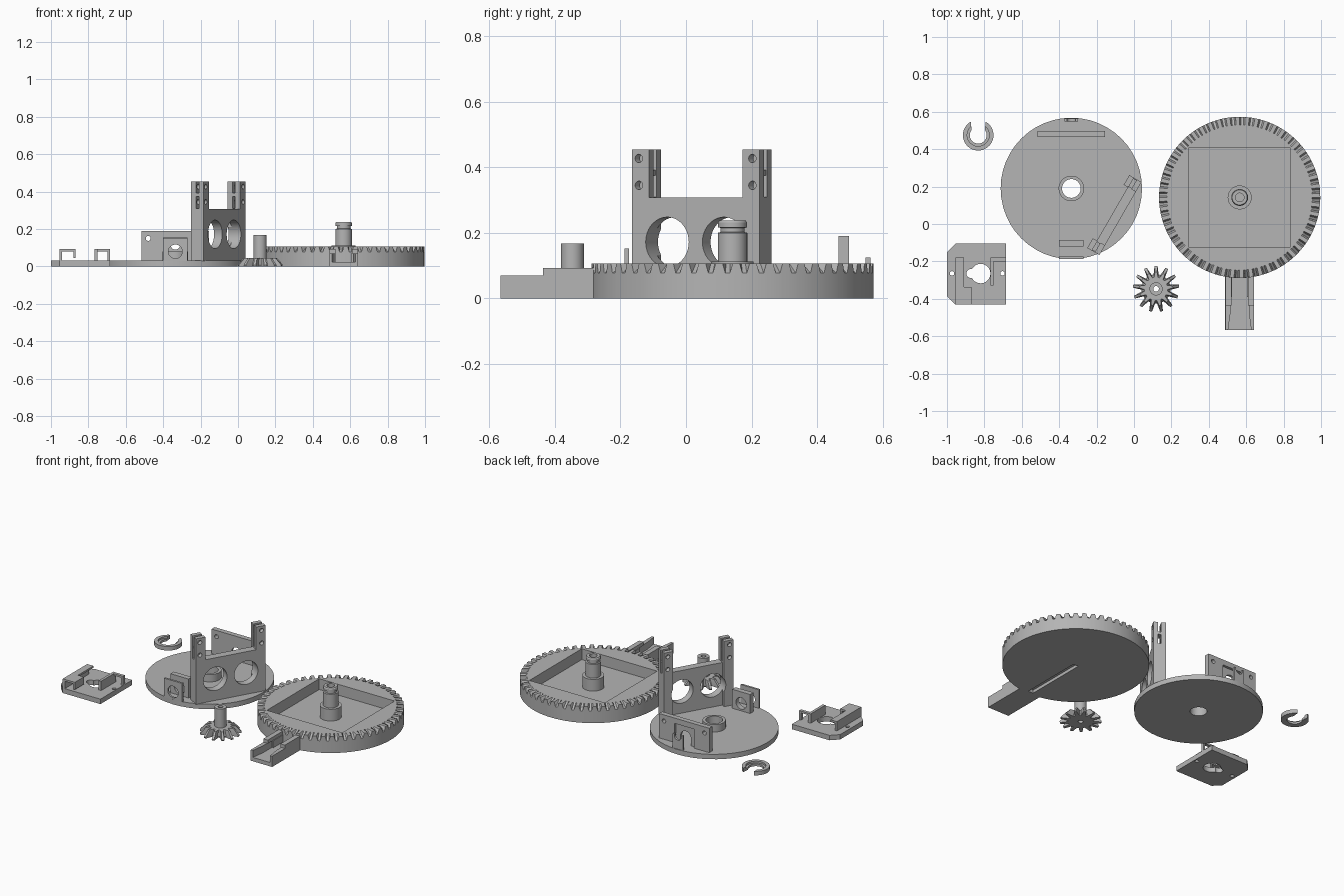
import bpy, bmesh, math
from mathutils import Matrix, Vector

if "Cube" in bpy.data.objects:
    bpy.data.objects.remove(bpy.data.objects["Cube"])

grey = bpy.data.materials.new("plain_grey")
grey.diffuse_color = (0.46, 0.46, 0.46, 1)
grey.use_nodes = True
grey.node_tree.nodes["Principled BSDF"].inputs["Base Color"].default_value = grey.diffuse_color


def make(name, bm):
    bmesh.ops.recalc_face_normals(bm, faces=bm.faces)
    me = bpy.data.meshes.new(name)
    bm.to_mesh(me)
    bm.free()
    me.materials.append(grey)
    ob = bpy.data.objects.new(name, me)
    bpy.context.collection.objects.link(ob)
    return ob


def loft(name, rings, closed=False):
    """Skin a list of equal-length point rings; cap the ends or close the loop."""
    bm = bmesh.new()
    rs = [[bm.verts.new(p) for p in r] for r in rings]
    n = len(rs[0])
    for a, b in zip(rs, rs[1:] + ([rs[0]] if closed else [])):
        for i in range(n):
            bm.faces.new((a[i], a[(i + 1) % n], b[(i + 1) % n], b[i]))
    if not closed:
        bm.faces.new(rs[0])
        bm.faces.new(rs[-1])
    return make(name, bm)


def prism(name, pts, z0, z1):
    return loft(name, [[(x, y, z) for x, y in pts] for z in (z0, z1)])


def box(name, x0, x1, y0, y1, z0, z1):
    return prism(name, [(x0, y0), (x1, y0), (x1, y1), (x0, y1)], z0, z1)


def circle(x, y, r, n=48):
    return [(x + r * math.cos(2 * math.pi * i / n), y + r * math.sin(2 * math.pi * i / n)) for i in range(n)]


def cyl(name, x, y, r, z0, z1):
    return prism(name, circle(x, y, r), z0, z1)


def cyl_y(x, z, r, y0, y1):
    """Cutter cylinder lying along y."""
    return loft("cutter", [[(px, y, pz) for px, pz in circle(x, z, r)] for y in (y0, y1)])


def lathe(name, x, y, profile):
    """Closed (r, z) profile turned about a vertical axis."""
    return loft(name, [[(px, py, z) for px, py in circle(x, y, r)] for r, z in profile], True)


def cut(ob, *cutters):
    for c in cutters:
        m = ob.modifiers.new("cut", 'BOOLEAN')
        m.operation, m.solver, m.object = 'DIFFERENCE', 'EXACT', c
        dg = bpy.context.evaluated_depsgraph_get()
        me = bpy.data.meshes.new_from_object(ob.evaluated_get(dg))
        ob.modifiers.clear()
        ob.data = me
        bpy.data.objects.remove(c)
    return ob


# ---- round base disk with raised centre ring
DX, DY = -0.335, 0.19
lathe("base_disk", DX, DY, [(0.05, 0), (0.378, 0), (0.378, 0.032), (0.068, 0.032), (0.068, 0.08), (0.05, 0.08)])

# rear upright with screw holes, shallow pocket and arched slot
cut(box("rear_upright", -0.515, -0.155, 0.465, 0.497, 0.03, 0.19),
    box("cutter", DX - 0.07, DX + 0.07, 0.481, 0.55, 0, 0.155),
    box("cutter", DX - 0.037, DX + 0.037, 0.4, 0.6, 0, 0.08),
    cyl_y(DX, 0.08, 0.0371, 0.4, 0.6),
    cyl_y(-0.48, 0.15, 0.013, 0.4, 0.6), cyl_y(-0.19, 0.15, 0.013, 0.4, 0.6))
cut(box("rear_tab", DX - 0.036, DX + 0.036, 0.548, 0.563, 0.03, 0.125), cyl_y(DX, 0.115, 0.025, 0.5, 0.6))

# front bearing tabs
cut(box("front_outer_tab", DX - 0.065, DX + 0.065, -0.187, -0.174, 0.03, 0.152), cyl_y(DX, 0.08, 0.037, -0.3, 0))
cut(box("front_inner_tab", DX - 0.065, DX + 0.065, -0.12, -0.086, 0.03, 0.155), cyl_y(DX, 0.08, 0.037, -0.3, 0))

# ---- tall sensor bracket, built straight and then turned into place
parts = [cut(box("bracket_wall", -0.166, 0.166, -0.0375, 0.0125, 0.03, 0.308),
             *[cyl_y(s * 0.1, 0.172, 0.076, -0.1, 0.1) for s in (-1, 1)])]
# wall holes run slightly into the post bases
for s, side in ((-1, "front"), (1, "back")):
    a, b = sorted((s * 0.165, s * 0.225))
    parts.append(cut(box(side + "_post_base", a, b, -0.0375, 0.0375, 0.03, 0.31),
                     cyl_y(s * 0.1, 0.172, 0.076, -0.1, 0.1)))
    for y0, y1, k in ((-0.0375, -0.009, "outer"), (0.009, 0.0375, "inner")):
        parts.append(cut(box(f"{side}_{k}_prong", a, b, y0, y1, 0.309, 0.455),
                         *[cyl_y(s * 0.2, z, 0.013, -0.1, 0.1) for z in (0.345, 0.427)]))
    parts.append(box(side + "_prong_bridge", a + 0.004, b - 0.004, -0.012, 0.012, 0.375, 0.392))
place = Matrix.Translation((-0.105, 0.048, 0)) @ Matrix.Rotation(math.radians(60), 4, 'Z')
for p in parts:
    p.data.transform(place)

# ---- large crown gear with square recess
GX, GY, GR, TEETH = 0.565, 0.142, 0.431, 52
angles, high = [], []
for t in range(TEETH):
    for f, h in ((0, 1), (0.42, 1), (0.58, 0), (0.84, 0)):
        angles.append((t + f) * 2 * math.pi / TEETH)
        high.append(h)


def gear_ring(r, z_tooth, z_gap):
    return [(GX + r * math.cos(a), GY + r * math.sin(a), z_tooth if h else z_gap) for a, h in zip(angles, high)]


cut(loft("crown_gear", [gear_ring(GR, 0, 0), gear_ring(GR, 0.07, 0.07),
                        gear_ring(GR, 0.106, 0.077), gear_ring(0.388, 0.106, 0.106)]),
    box("cutter", GX - 0.27, GX + 0.27, GY - 0.268, GY + 0.268, 0.036, 0.3),
    box("cutter", GX - 0.018, GX + 0.018, -0.275, GY, -0.1, 0.02))

# grooved spindle standing in the recess
lathe("gear_spindle", GX, GY, [(0.023, 0.034), (0.064, 0.034), (0.064, 0.112), (0.045, 0.112), (0.045, 0.2),
                               (0.037, 0.202), (0.037, 0.215), (0.044, 0.217), (0.044, 0.232),
                               (0.04, 0.238), (0.023, 0.238)])

# channel arm reaching forward from the gear
box("arm_floor", 0.487, 0.642, -0.567, -0.27, 0, 0.025)
for s, side in ((-1, "left"), (1, "right")):
    def wx(v):
        return GX + s * v
    prism(side + "_arm_wall", [(wx(0.077), -0.567), (wx(0.077), -0.27), (wx(0.04), -0.27), (wx(0.04), -0.39),
                               (wx(0.05), -0.39), (wx(0.05), -0.48), (wx(0.062), -0.567)], 0.024, 0.07)
    a, b = sorted((wx(0.077), wx(0.045)))
    box(side + "_arm_cheek", a, b, -0.437, -0.28, 0.069, 0.092)

# ---- small bevel pinion with shaft
PX, PY, N = 0.118, -0.347, 13


def pinion_ring(tip, root, z):
    out = []
    for t in range(N):
        for f, r in ((-0.13, tip), (0.13, tip), (0.36, root), (0.64, root)):
            a = math.pi / 2 + (t + f) * 2 * math.pi / N
            out.append((PX + r * math.cos(a), PY + r * math.sin(a), z))
    return out


cut(loft("bevel_pinion", [pinion_ring(0.122, 0.075, 0), pinion_ring(0.124, 0.078, 0.008),
                          pinion_ring(0.09, 0.062, 0.045)]),
    cyl("cutter", PX, PY, 0.025, -0.1, 0.1))
lathe("pinion_shaft", PX, PY, [(0.015, 0), (0.035, 0), (0.035, 0.167), (0.015, 0.167)])

# ---- motor mount plate with keyhole and clip rails
cut(prism("mount_plate", [(-0.955, -0.43), (-0.685, -0.43), (-0.685, -0.105), (-0.955, -0.105),
                          (-1, -0.15), (-1, -0.385)], 0, 0.032),
    cyl("cutter", -0.82, -0.265, 0.052, -0.1, 0.1), cyl("cutter", -0.872, -0.265, 0.024, -0.1, 0.1),
    cyl("cutter", -0.973, -0.264, 0.012, -0.1, 0.1), cyl("cutter", -0.703, -0.264, 0.012, -0.1, 0.1))
box("long_rail", -0.955, -0.94, -0.43, -0.18, 0.03, 0.092)
box("long_rail_lip", -0.955, -0.91, -0.43, -0.18, 0.08, 0.092)
box("long_rail_arm", -0.912, -0.868, -0.43, -0.338, 0.08, 0.092)
box("long_rail_hook", -0.88, -0.868, -0.43, -0.338, 0.045, 0.092)
box("short_rail", -0.768, -0.75, -0.33, -0.18, 0.03, 0.092)
box("short_rail_lip", -0.768, -0.685, -0.2, -0.18, 0.08, 0.092)
box("short_rail_post", -0.697, -0.685, -0.2, -0.18, 0.03, 0.092)


# ---- retaining clip, open toward the back
def clip(name, ro, ri, half, z):
    def arc(r):
        g = math.asin(half / r)
        a0, a1 = math.pi / 2 + g, 2.5 * math.pi - g
        return [(-0.833 + r * math.cos(a0 + (a1 - a0) * i / 40),
                 0.475 + r * math.sin(a0 + (a1 - a0) * i / 40)) for i in range(41)]
    prism(name, arc(ro) + arc(ri)[::-1], 0, z)


clip("clip_ring", 0.082, 0.059, 0.038, 0.026)
clip("clip_inner_lip", 0.06, 0.045, 0.036, 0.014)

# keep edges crisp, round walls smooth
for ob in bpy.context.collection.objects:
    ob.select_set(True)
    bpy.context.view_layer.objects.active = ob
bpy.ops.object.shade_smooth_by_angle(angle=math.radians(25))
